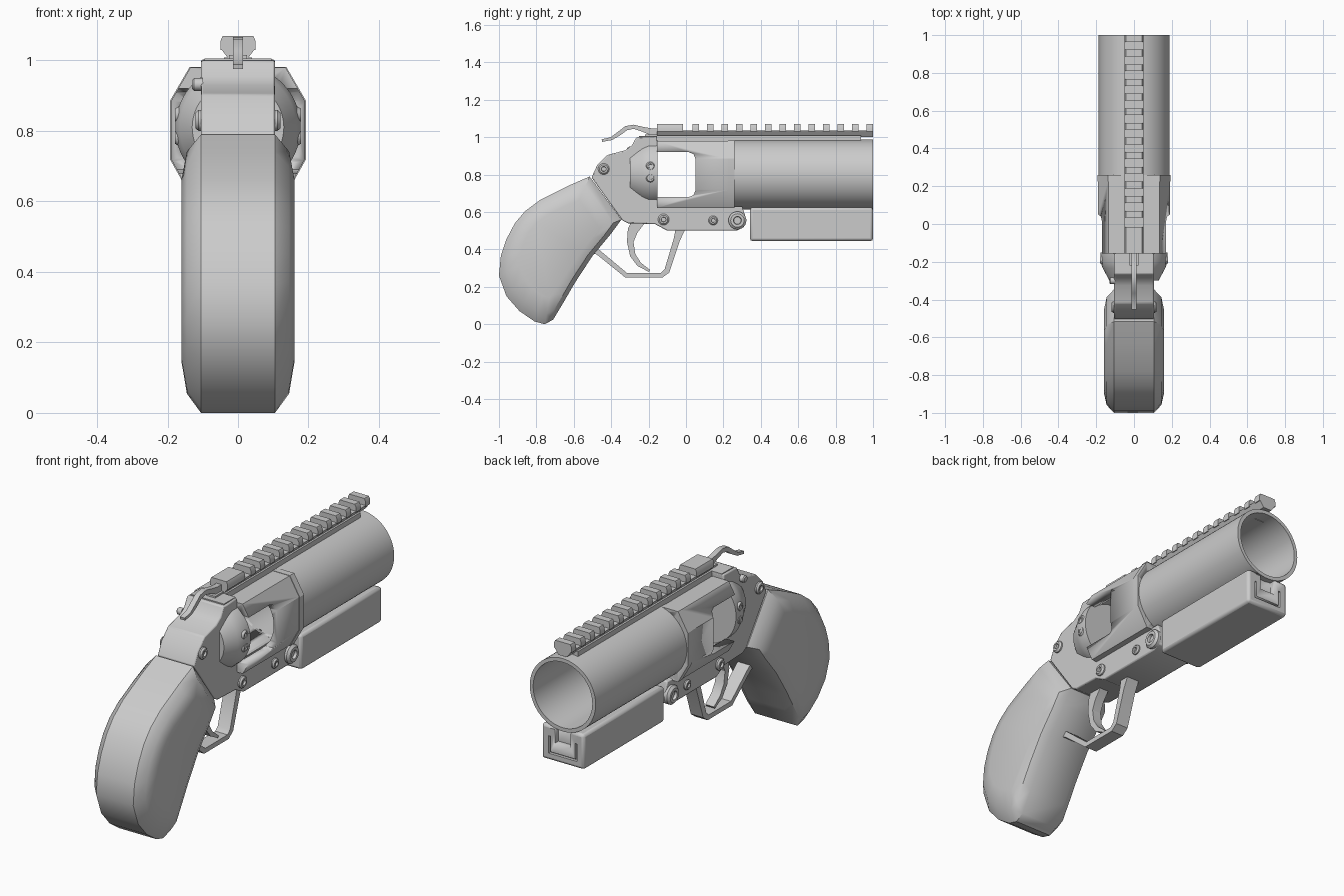
import bpy, bmesh, math
from mathutils import Vector

if "Cube" in bpy.data.objects:
    bpy.data.objects.remove(bpy.data.objects["Cube"])


def loft(name, rings, loop=False, smooth=30, bevel=0):
    """Skin matching rings of points; cap the ends unless the rings loop."""
    bm = bmesh.new()
    vs = [[bm.verts.new(p) for p in r] for r in rings]
    n, m = len(vs[0]), len(vs)
    for i in range(m if loop else m - 1):
        a, b = vs[i], vs[(i + 1) % m]
        for j in range(n):
            k = (j + 1) % n
            bm.faces.new((a[j], a[k], b[k], b[j]))
    if not loop:
        bm.faces.new(vs[0])
        bm.faces.new(vs[-1])
    bmesh.ops.recalc_face_normals(bm, faces=bm.faces)
    me = bpy.data.meshes.new(name)
    bm.to_mesh(me)
    bm.free()
    ob = bpy.data.objects.new(name, me)
    bpy.context.collection.objects.link(ob)
    if bevel:
        md = ob.modifiers.new("bevel", 'BEVEL')
        md.width, md.segments, md.limit_method = bevel, 2, 'ANGLE'
    bpy.ops.object.select_all(action='DESELECT')
    bpy.context.view_layer.objects.active = ob
    ob.select_set(True)
    if smooth:
        bpy.ops.object.shade_smooth_by_angle(angle=math.radians(smooth))
    return ob


def side(name, pts, x0, x1, **kw):
    """Side profile of (y, z) points extruded along x."""
    return loft(name, [[(x, y, z) for y, z in pts] for x in (x0, x1)], **kw)


def lengthwise(name, pts, y0, y1, **kw):
    """Cross-section of (x, z) points extruded along y."""
    return loft(name, [[(x, y, z) for x, z in pts] for y in (y0, y1)], **kw)


def box(name, x, y, z, **kw):
    return side(name, [(y[0], z[0]), (y[1], z[0]), (y[1], z[1]), (y[0], z[1])], x[0], x[1], **kw)


def lathe(name, prof, axis, c, n=64, loop=False):
    """Revolve (radius, position) points about the x or y axis through c."""
    rings = []
    for r, h in prof:
        ring = []
        for i in range(n):
            a = 2 * math.pi * i / n
            u, v = r * math.cos(a), c[1] + r * math.sin(a)
            ring.append((h, c[0] + u, v) if axis == 'X' else (c[0] + u, h, v))
        rings.append(ring)
    return loft(name, rings, loop=loop)


def ribbon(name, path, widths, hx, **kw):
    """Bent strip following a side-view path."""
    p = [Vector(q) for q in path]
    a, b = [], []
    for i, q in enumerate(p):
        d1 = (q - p[max(i - 1, 0)]).normalized()
        d2 = (p[min(i + 1, len(p) - 1)] - q).normalized()
        d = (d1 + d2).normalized()
        nrm = Vector((-d.y, d.x)) * widths[i] / 2
        a.append(q + nrm)
        b.append(q - nrm)
    return loft(name, [[(-hx, u.x, u.y), (hx, u.x, u.y), (hx, v.x, v.y), (-hx, v.x, v.y)]
                       for u, v in zip(a, b)], **kw)


def cut(ob, *cutters):
    bpy.context.view_layer.objects.active = ob
    for c in cutters:
        md = ob.modifiers.new("cut", 'BOOLEAN')
        md.operation, md.solver, md.object = 'DIFFERENCE', 'EXACT', c
        bpy.ops.object.modifier_apply(modifier=md.name)
        bpy.data.objects.remove(c)


# barrel tube
lathe("barrel", [(0.187, 0.25), (0.187, 1.0), (0.168, 1.0), (0.168, 0.25)], 'Y', (0, 0.80), loop=True)

# octagonal breech block, bored through and opened by a side window
octo = [(0.135, 0.98), (0.19, 0.885), (0.19, 0.72), (0.135, 0.622)]
octo += [(-x, z) for x, z in reversed(octo)]
block = lengthwise("breech_block", octo, -0.155, 0.235)
bore = lathe("bore_cutter", [(0.168, -0.3), (0.168, 0.5)], 'Y', (0, 0.80))
window = side("window_cutter", [(-0.3, 0.68), (0.015, 0.68), (0.04, 0.69), (0.05, 0.715),
                                (0.05, 0.885), (0.04, 0.91), (0.015, 0.92), (-0.3, 0.92)], -0.4, 0.4)
cut(block, bore, window)
collar = lengthwise("breech_collar", [(x * 1.015, 0.8 + (z - 0.8) * 1.01) for x, z in octo], 0.225, 0.26)
cut(collar, lathe("collar_cutter", [(0.168, 0), (0.168, 0.5)], 'Y', (0, 0.80)))

# domed recoil shield behind the window
lathe("recoil_shield", [(0.178, -0.152), (0.178, -0.2), (0.165, -0.235), (0.13, -0.3)], 'Y', (0, 0.81))

# receiver frame with lower bar
side("receiver", [(-0.155, 1.003), (-0.265, 1.0), (-0.29, 0.955), (-0.325, 0.93), (-0.42, 0.905),
                  (-0.475, 0.85), (-0.505, 0.785), (-0.34, 0.555), (-0.31, 0.54), (-0.165, 0.535),
                  (-0.10, 0.5), (0.27, 0.5), (0.31, 0.52), (0.32, 0.57), (0.30, 0.63),
                  (-0.155, 0.63)], -0.105, 0.105, bevel=0.006)

# grip: outline shrinking toward rounded cheeks
outline = [(-0.515, 0.79), (-0.345, 0.56), (-0.40, 0.485), (-0.50, 0.365), (-0.595, 0.22), (-0.65, 0.125),
           (-0.71, 0.025), (-0.755, 0.0), (-0.81, 0.015), (-0.89, 0.07), (-0.96, 0.15), (-1.0, 0.26),
           (-0.99, 0.365), (-0.96, 0.455), (-0.915, 0.54), (-0.86, 0.605), (-0.78, 0.665), (-0.63, 0.74)]
rings = []
for x, s in [(-0.16, 0.66), (-0.145, 0.87), (-0.105, 1), (0.105, 1), (0.145, 0.87), (0.16, 0.66)]:
    rings.append([(x, -0.68 + (y + 0.68) * s, 0.42 + (z - 0.42) * s) for y, z in outline])
loft("grip", rings, smooth=35)

# trigger guard and trigger
ribbon("trigger_guard", [(-0.51, 0.40), (-0.47, 0.385), (-0.32, 0.262), (-0.13, 0.262), (-0.102, 0.285),
                         (-0.05, 0.45), (-0.03, 0.51)], [0.028, 0.028, 0.026, 0.026, 0.03, 0.034, 0.05], 0.035)
ribbon("trigger", [(-0.25, 0.56), (-0.285, 0.50), (-0.298, 0.44), (-0.285, 0.37), (-0.25, 0.32),
                   (-0.195, 0.285)], [0.07, 0.055, 0.035, 0.03, 0.025, 0.012], 0.025)

# curved top lever
ribbon("top_lever", [(-0.45, 0.982), (-0.40, 0.992), (-0.36, 1.018), (-0.32, 1.048), (-0.28, 1.056),
                     (-0.23, 1.042), (-0.19, 1.03), (-0.14, 1.028)],
       [0.014, 0.016, 0.022, 0.024, 0.022, 0.026, 0.036, 0.04], 0.014)
box("lever_mount", (-0.025, 0.025), (-0.22, -0.14), (0.99, 1.015))

# top rail with dovetail base and teeth
box("rail_foot", (-0.04, 0.04), (-0.155, 0.935), (0.965, 1.008))
box("rail_plate", (-0.095, 0.095), (-0.25, -0.155), (0.998, 1.006))
lengthwise("rail_base", [(-0.024, 1.0), (0.024, 1.0), (0.05, 1.036), (-0.05, 1.036)], -0.155, 1.0)
tooth = [(-0.05, 1.03), (0.05, 1.03), (0.05, 1.055), (0.043, 1.07), (-0.043, 1.07), (-0.05, 1.055)]
lengthwise("rail_tooth_rear", tooth, -0.155, -0.015)
for i in range(13):
    y = 0.034 + i * 0.0775
    lengthwise(f"rail_tooth_{i}", tooth, y, y + 0.036)

# under-barrel housing with a grooved end panel
housing = box("under_housing", (-0.12, 0.12), (0.342, 1.0), (0.445, 0.625), bevel=0.014)
bpy.ops.object.modifier_apply(modifier="bevel")
cut(housing,
    box("groove_bottom", (-0.08, 0.08), (0.985, 1.1), (0.48, 0.49)),
    box("groove_left", (-0.08, -0.07), (0.985, 1.1), (0.48, 0.57)),
    box("groove_right", (0.07, 0.08), (0.985, 1.1), (0.48, 0.57)),
    box("groove_notch", (-0.045, 0.045), (0.97, 1.1), (0.54, 0.7)))

# screws and hinge pins on both sides: y, z, radius, base x, head height
for i, (y, z, r, x, h) in enumerate([(-0.44, 0.83, 0.03, 0.1, 0.02), (-0.12, 0.56, 0.03, 0.1, 0.02),
                                     (0.145, 0.555, 0.025, 0.1, 0.018), (0.275, 0.555, 0.048, 0.1, 0.028),
                                     (-0.19, 0.845, 0.024, 0.155, 0.024), (-0.19, 0.782, 0.024, 0.155, 0.024)]):
    for s, tag in ((1, "right"), (-1, "left")):
        prof = [(r, x), (r, x + h * 0.6), (r * 0.75, x + h), (r * 0.45, x + h), (r * 0.4, x + h * 0.5)]
        lathe(f"screw_{i}_{tag}", [(a, s * b) for a, b in prof], 'X', (y, z), n=24)

# release button on the left side
lathe("release_button", [(0.018, -0.1), (0.018, -0.125), (0.013, -0.13)], 'X', (-0.3, 0.932), n=20)
